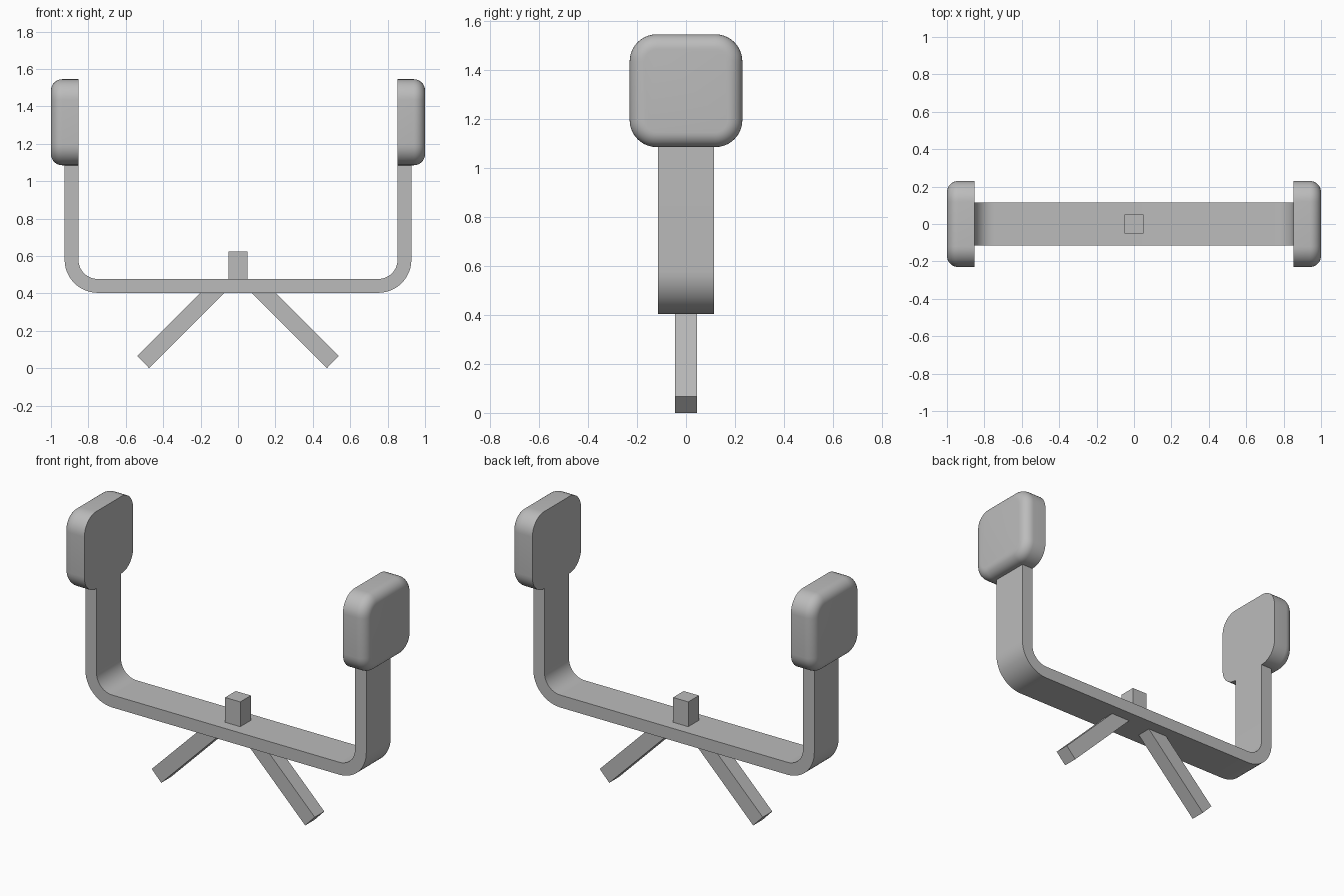
import bpy, bmesh
from math import cos, sin, pi, radians
from mathutils import Vector

old = bpy.data.objects.get("Cube")
if old:
    bpy.data.objects.remove(old, do_unlink=True)

grey = bpy.data.materials.new("neutral_grey")
grey.use_nodes = True
colour = (0.5, 0.5, 0.5, 1)
grey.diffuse_color = colour
grey.node_tree.nodes["Principled BSDF"].inputs["Base Color"].default_value = colour


def finish(bm, name, smooth=False):
    bmesh.ops.recalc_face_normals(bm, faces=bm.faces)
    mesh = bpy.data.meshes.new(name)
    bm.to_mesh(mesh)
    bm.free()
    mesh.materials.append(grey)
    obj = bpy.data.objects.new(name, mesh)
    bpy.context.collection.objects.link(obj)
    if smooth:
        bpy.ops.object.select_all(action='DESELECT')
        obj.select_set(True)
        bpy.context.view_layer.objects.active = obj
        bpy.ops.object.shade_smooth_by_angle(angle=radians(35))
    return obj


def extrude_profile(name, points, half_width, smooth=False):
    """Extrude an outline in the xz plane along y."""
    bm = bmesh.new()
    face = bm.faces.new([bm.verts.new((x, -half_width, z)) for x, z in points])
    new = bmesh.ops.extrude_face_region(bm, geom=[face])["geom"]
    bmesh.ops.translate(bm, vec=(0, 2 * half_width, 0),
                        verts=[v for v in new if isinstance(v, bmesh.types.BMVert)])
    return finish(bm, name, smooth)


# U-shaped bracket: outer and inner lines share the bend centre
CX, CZ, OUTER, INNER, TOP = 0.75, 0.58, 0.177, 0.103, 1.09


def half_line(radius, steps=12):
    arc = [(CX + radius * cos(a), CZ - radius * sin(a))
           for a in (i * pi / 2 / steps for i in range(steps + 1))]
    return [(CX + radius, TOP)] + arc


def full_line(radius):
    right = half_line(radius)
    return right + [(-x, z) for x, z in reversed(right)]


extrude_profile("bracket", full_line(OUTER) + full_line(INNER)[::-1], 0.115, True)

# Splayed legs, cut flush with the underside of the bracket
leg = [(0.475, 0), (0.538, 0.066), (0.2, 0.404), (0.072, 0.404)]
for side, s in (("left", 1), ("right", -1)):
    extrude_profile(side + "_leg", [(s * x, z) for x, z in leg], 0.045)

# Square peg on the middle of the bracket
extrude_profile("centre_peg", [(-0.05, 0.47), (0.05, 0.47), (0.05, 0.625), (-0.05, 0.625)], 0.05)


# Rounded pads with a flat inner face
def pad(name, s):
    bm = bmesh.new()
    bmesh.ops.create_cube(bm, size=1)
    bmesh.ops.scale(bm, vec=(0.147, 0.46, 0.46), verts=bm.verts)
    corners = [e for e in bm.edges
               if abs((e.verts[0].co - e.verts[1].co).normalized().x) > 0.9]
    bmesh.ops.bevel(bm, geom=corners, offset=0.11, segments=10, profile=0.5, affect='EDGES')
    rim = [e for e in bm.edges if all(v.co.x * s > 0.07 for v in e.verts)]
    bmesh.ops.bevel(bm, geom=rim, offset=0.06, segments=8, profile=0.5, affect='EDGES')
    bmesh.ops.translate(bm, vec=Vector((s * 0.9265, 0, 1.315)), verts=bm.verts)
    finish(bm, name, True)


pad("left_pad", 1)
pad("right_pad", -1)
